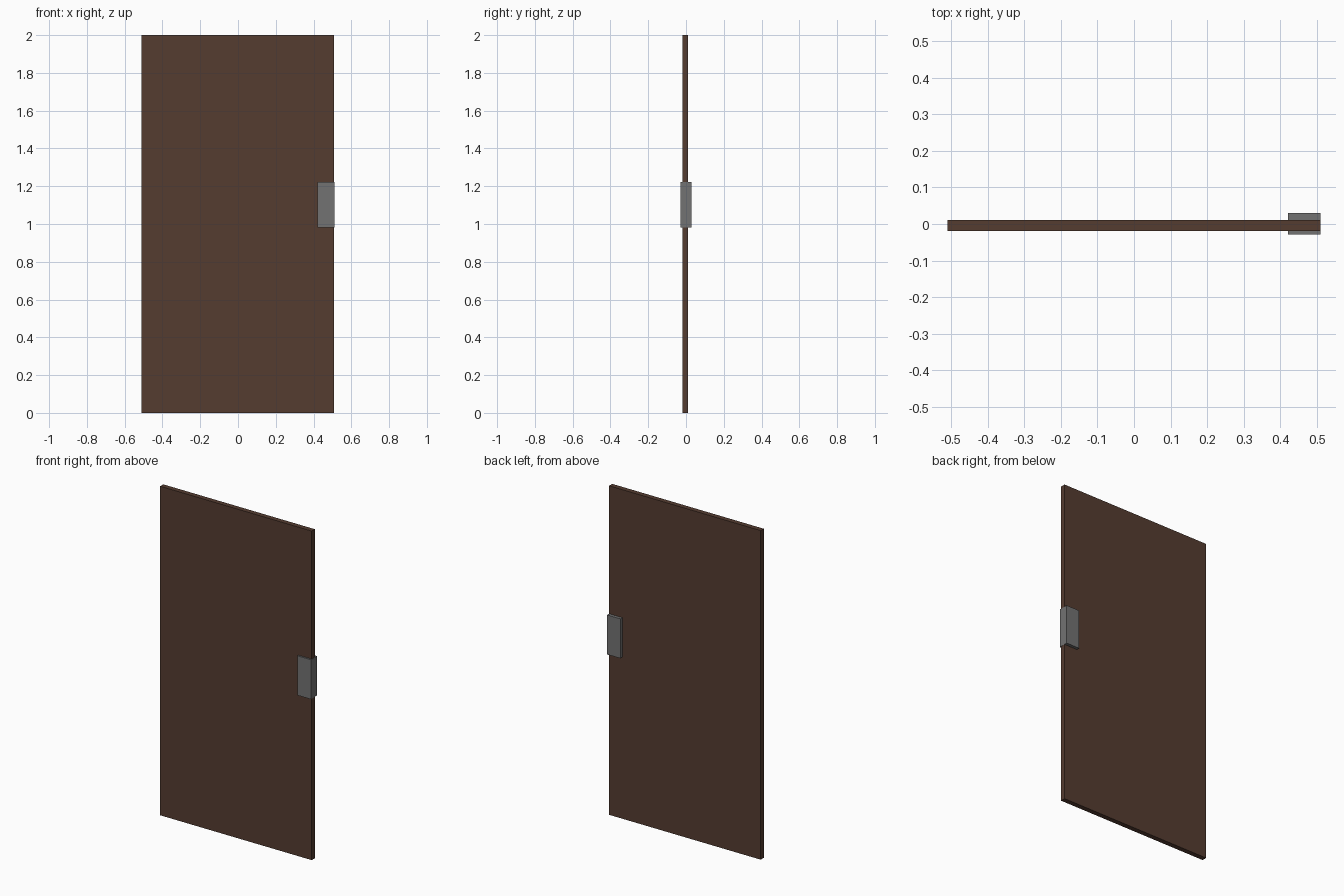
import bpy

if "Cube" in bpy.data.objects:
    bpy.data.objects.remove(bpy.data.objects["Cube"])


def material(name, rgb):
    m = bpy.data.materials.new(name)
    m.diffuse_color = (*rgb, 1)
    m.use_nodes = True
    m.node_tree.nodes["Principled BSDF"].inputs["Base Color"].default_value = m.diffuse_color
    return m


def box(name, lo, hi, mat=None):
    """Axis-aligned box between two corners."""
    centre = [(a + b) / 2 for a, b in zip(lo, hi)]
    bpy.ops.mesh.primitive_cube_add(size=1, location=centre)
    ob = bpy.context.object
    ob.name = name
    ob.scale = [b - a for a, b in zip(lo, hi)]
    bpy.ops.object.transform_apply(location=False, rotation=False, scale=True)
    if mat:
        ob.data.materials.append(mat)
    return ob


# Door leaf: thin slab, slightly towards the front
box("door_panel", (-0.51, -0.019, 0), (0.509, 0.011, 2),
    material("dark_wood", (0.09, 0.045, 0.03)))

# Lock case: wraps the opening edge and stands proud of both faces
box("lock_case", (0.421, -0.029, 0.982), (0.51, 0.03, 1.222),
    material("metal_grey", (0.17, 0.17, 0.17)))
